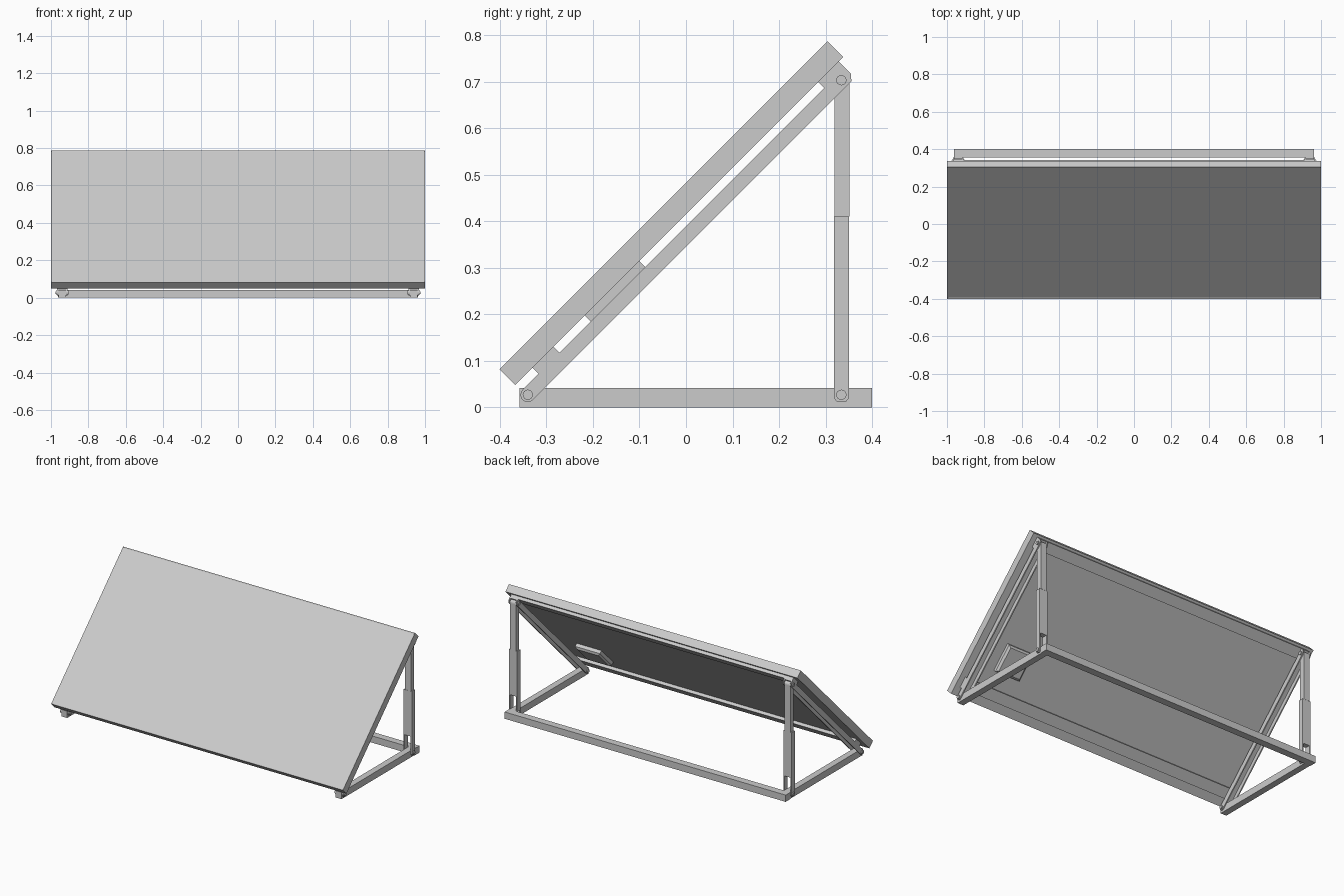
import bpy, bmesh
from math import sin, cos, pi, sqrt
from mathutils import Vector

if "Cube" in bpy.data.objects:
    bpy.data.objects.remove(bpy.data.objects["Cube"])

R = sqrt(0.5)
PIV = (-0.34, 0.027)          # front hinge (y, z)


def slope(s, n):
    """Point on the 45 degree slope: s along it, n out towards the glass."""
    return (PIV[0] + (s - n) * R, PIV[1] + (s + n) * R)


def prism(name, pts, x0, x1):
    """Extrude a (y, z) outline from x0 to x1."""
    bm = bmesh.new()
    a = [bm.verts.new((x0, y, z)) for y, z in pts]
    b = [bm.verts.new((x1, y, z)) for y, z in pts]
    bm.faces.new(a)
    bm.faces.new(b)
    for i in range(len(pts)):
        j = (i + 1) % len(pts)
        bm.faces.new((a[i], a[j], b[j], b[i]))
    bmesh.ops.recalc_face_normals(bm, faces=bm.faces)
    me = bpy.data.meshes.new(name)
    bm.to_mesh(me)
    bm.free()
    ob = bpy.data.objects.new(name, me)
    bpy.context.collection.objects.link(ob)
    return ob


def rect(y0, y1, z0, z1):
    return [(y0, z0), (y1, z0), (y1, z1), (y0, z1)]


def tilted(s0, s1, n0, n1):
    return [slope(*p) for p in rect(s0, s1, n0, n1)]


def edit(ob, fn):
    bm = bmesh.new()
    bm.from_mesh(ob.data)
    fn(bm)
    bm.to_mesh(ob.data)
    bm.free()


# Panel: framed slab with slightly recessed glass
def recess(bm):
    up = Vector((0, -1, 1)).normalized()
    bm.normal_update()
    top = max(bm.faces, key=lambda f: f.normal.dot(up))
    bmesh.ops.inset_region(bm, faces=[top], thickness=0.009)
    bmesh.ops.translate(bm, verts=top.verts, vec=-up * 0.003)


edit(prism("solar_panel", tilted(-0.004, 0.993, 0.034, 0.082), -1, 1), recess)

# Cross rails behind the panel
prism("lower_cross_rail", tilted(0.048, 0.112, 0.0156, 0.034), -0.967, 0.967)
prism("upper_cross_rail", tilted(0.917, 0.979, 0.0156, 0.034), -0.967, 0.967)

# Junction box with a tapered lid
prism("junction_box", tilted(0.207, 0.373, 0.014, 0.034), 0.65, 0.82)
lid = prism("junction_box_lid", tilted(0.207, 0.373, 0.003, 0.014), 0.65, 0.82)


def taper(bm):
    back = Vector((0, 1, -1)).normalized()
    bm.normal_update()
    f = max(bm.faces, key=lambda f: f.normal.dot(back))
    c = f.calc_center_median()
    for v in f.verts:
        v.co = c + (v.co - c) * 0.86


edit(lid, taper)

# Rear ground beam
prism("rear_ground_beam", rect(0.355, 0.40, 0, 0.042), -0.963, 0.963)

# Outline of a tilt channel cheek: rounded at the hinge, clipped at the top
cheek = [slope(0.016 * cos(t), 0.0156 * sin(t))
         for t in [pi / 2 + pi * i / 8 for i in range(9)]]
cheek += [slope(0.968, -0.0156), slope(0.979, -0.003), slope(0.979, 0.0156)]

# Outline of a rear leg fork: rounded corners at the foot
PY = 0.334
fork = [(PY - 0.016, 0.13), (PY - 0.016, 0.02), (PY - 0.009, 0.011),
        (PY + 0.009, 0.011), (PY + 0.016, 0.02), (PY + 0.016, 0.13)]

for side, sx in (("left", -1), ("right", 1)):
    def part(name, pts, x0, x1):
        return prism(side + "_" + name, pts, sx * x0, sx * x1)

    part("ground_rail", rect(-0.358, 0.355, 0, 0.042), 0.92, 0.96)

    # Downward-open tilt channel
    part("tilt_channel_web", tilted(0.0, 0.979, 0.0095, 0.0156), 0.918, 0.962)
    part("tilt_inner_cheek", cheek, 0.912, 0.919)
    part("tilt_outer_cheek", cheek, 0.961, 0.968)

    # Rear leg: lower sleeve with a forked foot, narrower upper tube
    part("leg_inner_prong", fork, 0.912, 0.9195)
    part("leg_outer_prong", fork, 0.9605, 0.968)
    part("leg_sleeve", rect(PY - 0.016, PY + 0.016, 0.13, 0.41), 0.912, 0.968)
    part("leg_upper_tube", rect(PY - 0.015, PY + 0.017, 0.41, 0.70), 0.9195, 0.9605)
    top = [(PY + 0.001 + 0.016 * cos(t), 0.70 + 0.016 * sin(t))
           for t in [pi * i / 8 for i in range(9)]]
    part("leg_top_eye", top, 0.9195, 0.9605)

    # Hinge bolts
    for nm, y, z in (("front", *PIV), ("rear", PY, 0.027), ("top", PY, 0.703)):
        ring = [(cos(2 * pi * i / 16), sin(2 * pi * i / 16)) for i in range(16)]
        part(nm + "_bolt", [(y + 0.006 * c, z + 0.006 * s) for c, s in ring], 0.905, 0.975)
        for k, (a, b) in enumerate(((0.906, 0.912), (0.968, 0.974))):
            part(f"{nm}_bolt_head_{k}",
                 [(y + 0.011 * c, z + 0.011 * s) for c, s in ring], a, b)
